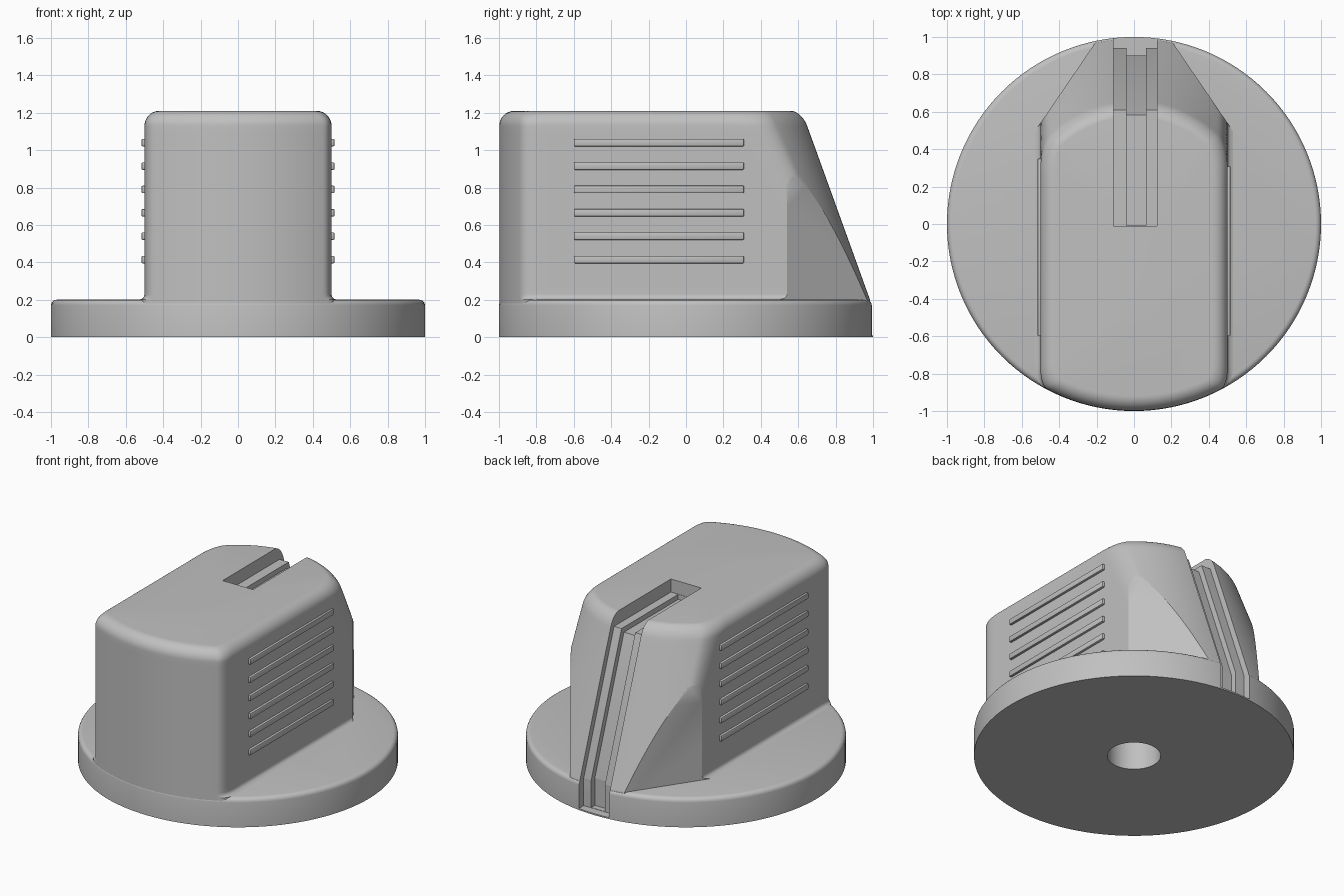
import bpy, bmesh
from math import sin, cos, pi, sqrt

if "Cube" in bpy.data.objects:
    bpy.data.objects.remove(bpy.data.objects["Cube"], do_unlink=True)

grey = bpy.data.materials.new("plain grey")
grey.use_nodes = True
grey.diffuse_color = (0.53, 0.53, 0.53, 1)
for node in grey.node_tree.nodes:
    if node.type == "BSDF_PRINCIPLED":
        node.inputs["Base Color"].default_value = grey.diffuse_color


def finish(bm, name):
    """Turn a bmesh into a named grey object."""
    bmesh.ops.recalc_face_normals(bm, faces=bm.faces)
    mesh = bpy.data.meshes.new(name)
    bm.to_mesh(mesh)
    bm.free()
    mesh.materials.append(grey)
    obj = bpy.data.objects.new(name, mesh)
    bpy.context.collection.objects.link(obj)
    return obj


def loft(rings, name):
    """Skin a stack of closed rings and cap both ends."""
    bm = bmesh.new()
    rows = [[bm.verts.new(p) for p in ring] for ring in rings]
    n = len(rows[0])
    for low, high in zip(rows, rows[1:]):
        for i in range(n):
            j = (i + 1) % n
            bm.faces.new((low[i], low[j], high[j], high[i]))
    bm.faces.new(rows[0])
    bm.faces.new(rows[-1])
    return finish(bm, name)


def cut(target, cutter):
    mod = target.modifiers.new("cut", "BOOLEAN")
    mod.operation = "DIFFERENCE"
    mod.solver = "EXACT"
    mod.object = cutter
    bpy.context.view_layer.objects.active = target
    bpy.ops.object.modifier_apply(modifier=mod.name)


def smooth(obj):
    bpy.ops.object.select_all(action="DESELECT")
    obj.select_set(True)
    bpy.context.view_layer.objects.active = obj
    bpy.ops.object.shade_smooth_by_angle(angle=pi / 6)


# Round base with a softened upper rim
BASE = 0.2
bm = bmesh.new()
bmesh.ops.create_cone(bm, cap_ends=True, segments=128, radius1=1, radius2=1, depth=BASE)
bmesh.ops.translate(bm, verts=bm.verts, vec=(0, 0, BASE / 2))
rim = [e for e in bm.edges if all(v.co.z > 0.1 for v in e.verts)]
bmesh.ops.bevel(bm, geom=rim, offset=0.03, segments=4, profile=0.5, affect="EDGES")
base = finish(bm, "base")

# Grip: straight sides, round front, conical back, rounded top
TOP, ROUND, FOOT = 1.21, 0.08, 0.03


def grip_ring(z, inset, flare):
    ring = []
    for i in range(360):
        t = 2 * pi * i / 360
        side = (0.5 - inset + flare) / max(abs(cos(t)), 1e-4)
        if sin(t) < 0:
            end = 0.998 - inset
        else:
            end = min(0.99, 0.99 - 0.358 * (z - BASE)) - 0.7 * inset
        blend = 0.08
        h = max(blend - abs(side - end), 0) / blend
        r = min(side, end) - h * h * blend / 4
        ring.append((r * cos(t), r * sin(t), z))
    return ring


rings = [grip_ring(0.12, 0, FOOT)]
for i in range(6):
    drop = FOOT * (1 - i / 5)
    rings.append(grip_ring(BASE + FOOT - drop, 0, FOOT - sqrt(FOOT ** 2 - drop ** 2)))
start, stop = BASE + FOOT, TOP - ROUND
for i in range(1, 31):
    rings.append(grip_ring(start + (stop - start) * i / 30, 0, 0))
for i in range(1, 11):
    a = pi / 2 * i / 10
    rings.append(grip_ring(stop + ROUND * sin(a), ROUND * (1 - cos(a)), 0))
grip = loft(rings, "grip")

# Flat tapered cheeks at the back
cutters = []
for s in (-1, 1):
    plan = [(0.56, 0.452), (1.2, 0.452), (1.2, 1.03), (0.166, 1.03)]
    wedge = loft([[(s * x, y, z) for x, y in plan] for z in (0, 1.5)], "cheek_cutter")
    cut(grip, wedge)
    cutters.append(wedge)

# Stepped pointer slot running over the top and down the back
for x0, x1, front, top, bend, back, low in (
        (-0.11, 0.122, -0.01, 1.12, 0.61, 0.94, 0.01),
        (-0.04, 0.065, -0.008, 1.085, 0.583, 0.9, 0.012)):
    path = [(front, top), (bend, top), (back, BASE), (back, low),
            (1.2, low), (1.2, 1.4), (front, 1.4)]
    slot = loft([[(x, y, z) for y, z in path] for x in (x0, x1)], "slot_cutter")
    cut(grip, slot)
    cut(base, slot)
    cutters.append(slot)

# Shaft hole in the underside
bore = loft([[(0.167 * cos(2 * pi * i / 64), 0.167 * sin(2 * pi * i / 64), z)
              for i in range(64)] for z in (-0.1, 0.6)], "bore_cutter")
cut(base, bore)
cut(grip, bore)
cutters.append(bore)

for c in cutters:
    bpy.data.objects.remove(c, do_unlink=True)

# Finger ribs on both sides
for s, name, y1 in ((1, "left_rib", 0.31), (-1, "right_rib", 0.35)):
    for k in range(6):
        y0 = -0.6
        bm = bmesh.new()
        bmesh.ops.create_cube(bm, size=1)
        bmesh.ops.scale(bm, verts=bm.verts, vec=(0.04, y1 - y0, 0.04))
        bmesh.ops.translate(bm, verts=bm.verts,
                            vec=(s * 0.496, (y0 + y1) / 2, 0.415 + 0.125 * k))
        bmesh.ops.bevel(bm, geom=bm.edges[:], offset=0.006, segments=2,
                        profile=0.5, affect="EDGES")
        smooth(finish(bm, f"{name}_{k + 1}"))

smooth(base)
smooth(grip)
